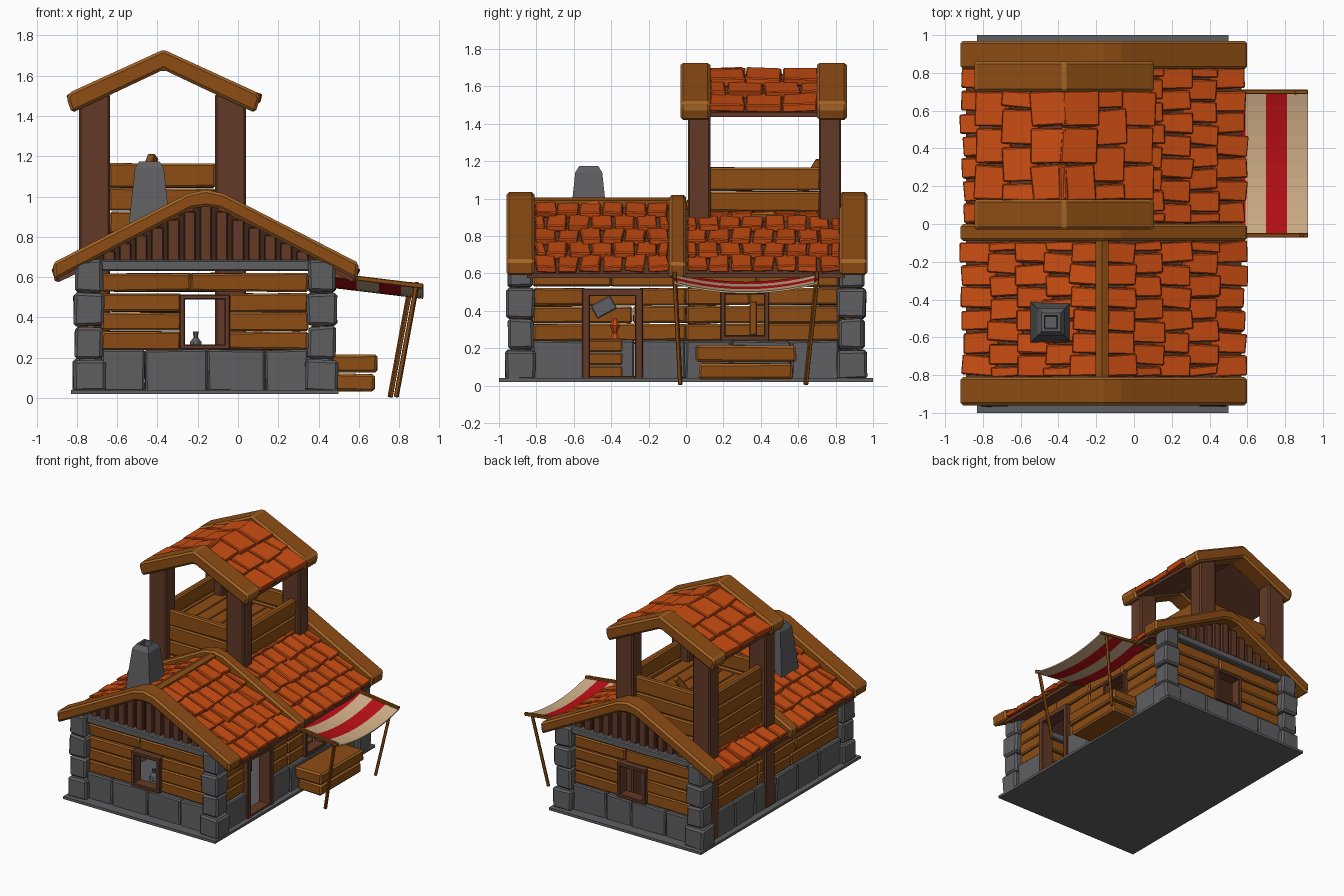
import bpy, bmesh, math, random
from mathutils import Matrix, Vector

if "Cube" in bpy.data.objects:
    bpy.data.objects.remove(bpy.data.objects["Cube"])

random.seed(4)


def material(name, r, g, b):
    m = bpy.data.materials.new(name)
    m.diffuse_color = (r, g, b, 1)
    m.use_nodes = True
    m.node_tree.nodes["Principled BSDF"].inputs["Base Color"].default_value = m.diffuse_color
    return m


WOOD = material("warm wood", 0.27, 0.075, 0.007)
EDGE = material("worn wood edge", 0.36, 0.125, 0.02)
DARK = material("dark wood", 0.125, 0.042, 0.02)
SHADE = material("gap wood", 0.05, 0.017, 0.009)
STONE = material("stone", 0.115, 0.115, 0.122)
TILE = material("roof tile", 0.60, 0.075, 0.006)
RED = material("red cloth", 0.50, 0.005, 0.008)
BEIGE = material("beige cloth", 0.65, 0.44, 0.25)
CX = -0.16          # ridge line of the house
TX = -0.37          # ridge line of the tower


def finish(name, bm, mats, bevel=0.0):
    bmesh.ops.recalc_face_normals(bm, faces=bm.faces)
    me = bpy.data.meshes.new(name)
    bm.to_mesh(me)
    bm.free()
    for m in mats:
        me.materials.append(m)
    ob = bpy.data.objects.new(name, me)
    bpy.context.collection.objects.link(ob)
    if bevel:
        mod = ob.modifiers.new("bevel", 'BEVEL')
        mod.width, mod.segments = bevel, 1
        if len(mats) > 1:
            mod.material = 1
    return ob


def boxes(name, mats, items, bevel=0.008, jit=0.0):
    """items: (x0,x1,y0,y1,z0,z1), optionally followed by a rotation matrix."""
    bm = bmesh.new()
    for it in items:
        lo, hi = Vector(it[0:6:2]), Vector(it[1:6:2])
        rot = it[6] if len(it) > 6 else Matrix()
        new = bmesh.ops.create_cube(bm, size=1)["verts"]
        for v in new:
            p = Vector(a * b for a, b in zip(v.co, hi - lo))
            p += Vector(random.uniform(-jit, jit) for _ in range(3))
            v.co = rot @ p + (lo + hi) / 2
    return finish(name, bm, mats, bevel)


def gable(name, mats, cx, half, y0, y1, bevel=0.0):
    """Prism from a half outline of (dx, z), from top centre to bottom centre."""
    pts = half + [(-x, z) for x, z in reversed(half) if x > 0]
    bm = bmesh.new()
    f = bm.faces.new([bm.verts.new((cx + x, y0, z)) for x, z in pts])
    ext = bmesh.ops.extrude_face_region(bm, geom=[f])["geom"]
    for v in ext:
        if isinstance(v, bmesh.types.BMVert):
            v.co.y = y1
    return finish(name, bm, mats, bevel)


def lathe(name, mat, cx, cy, rings, sides):
    bm, loops = bmesh.new(), []
    for r, z in rings:
        loops.append([bm.verts.new((cx + r * math.cos(a), cy + r * math.sin(a), z))
                      for a in [(i + 0.5) * math.tau / sides for i in range(sides)]])
    for a, b in zip(loops, loops[1:]):
        for i in range(sides):
            j = (i + 1) % sides
            bm.faces.new((a[i], a[j], b[j], b[i]))
    bm.faces.new(loops[0])
    bm.faces.new(loops[-1])
    return finish(name, bm, [mat])


def rod(name, mat, a, b, t):
    a, b = Vector(a), Vector(b)
    q = (b - a).to_track_quat('Z', 'Y').to_matrix().to_4x4()
    c, l = (a + b) / 2, (b - a).length / 2
    return boxes(name, [mat], [(c.x - t, c.x + t, c.y - t, c.y + t, c.z - l, c.z + l, q)], 0.004)


def along(axis, u0, u1, w0, w1, z0, z1):
    return (u0, u1, w0, w1, z0, z1) if axis == 'x' else (w0, w1, u0, u1, z0, z1)


def wall(name, mats, axis, w0, w1, u0, u1, rows, hole=None, piece=0.5, jit=0.004):
    """Courses of planks or stones, cut where they cross the hole."""
    out = []
    for z0, z1 in rows:
        spans = [(u0, u1)]
        if hole and z0 < hole[3] - 0.01 and z1 > hole[2] + 0.01:
            spans = [(u0, hole[0]), (hole[1], u1)]
        for a, b in spans:
            n = max(1, round((b - a) / piece))
            cuts = [a] + [a + (b - a) * (i + random.uniform(-0.2, 0.2)) / n
                          for i in range(1, n)] + [b]
            for c, d in zip(cuts, cuts[1:]):
                out.append(along(axis, c + 0.002, d - 0.002, w0, w1, z0, z1))
    return boxes(name, mats, out, 0.009, jit)


def frame(name, axis, w0, w1, u0, u1, z0, z1, t, sill=True):
    parts = [(u0, u0 + t, z0, z1), (u1 - t, u1, z0, z1), (u0, u1, z1 - t, z1)]
    if sill:
        parts.append((u0, u1, z0, z0 + t))
    return boxes(name, [DARK], [along(axis, a, b, w0, w1, c, d) for a, b, c, d in parts], 0.005)


def tiles(name, cx, ridge, half, eave, y0, y1, rows, cols, thick):
    ang = math.atan2(ridge - eave, half)
    length = math.hypot(half, ridge - eave) / rows
    w, out = (y1 - y0) / cols, []
    for s in (-1, 1):
        for r in range(rows):
            t = (r + 0.5) / rows
            for c in range(cols + r % 2):
                a = y0 + (c - 0.5 * (r % 2)) * w
                a, b = max(a, y0), min(a + w, y1)
                x = cx + s * half * t + random.uniform(-0.012, 0.012)
                z = ridge + (eave - ridge) * t + thick / 2 + 0.006
                rot = Matrix.Rotation(s * (ang - 0.13), 4, 'Y') @ \
                    Matrix.Rotation(random.uniform(-0.07, 0.07), 4, 'Z')
                l = length * 0.6
                out.append((x - l, x + l, a + 0.006, b - 0.006, z - thick / 2, z + thick / 2, rot))
    return boxes(name, [TILE], out, 0.006, 0.006)


# ---- stone base, corners and lower courses
boxes("base_slab", [STONE], [(-0.83, 0.50, -1, 1, 0.02, 0.04)], 0)
corner = []
for cx in (-0.74, 0.415):
    for cy in (-0.885, 0.885):
        for i in range(4):
            h = (0.08, 0.068, 0.074, 0.066)[i]
            corner.append((cx - h, cx + h, cy - h, cy + h, 0.03 + i * 0.165, 0.19 + i * 0.165))
boxes("corner_stones", [STONE], corner, 0.014, 0.006)

LOW = [(0.03, 0.24)]
ROWS = [(0.24, 0.33), (0.335, 0.425), (0.43, 0.52), (0.53, 0.62)]
WIN = (-0.28, -0.05, 0.25, 0.50)
for tag, s in (("front", -1), ("back", 1)):
    a, b = sorted((s * 0.92, s * 0.83))
    wall(tag + "_foundation", [STONE], 'x', a, b, -0.68, 0.35, LOW, None, 0.29)
    a, b = sorted((s * 0.90, s * 0.845))
    wall(tag + "_planks", [WOOD, EDGE], 'x', a, b, -0.68, 0.35, ROWS, WIN)
    a, b = sorted((s * 0.925, s * 0.835))
    frame(tag + "_window_frame", 'x', a, b, -0.29, -0.04, 0.24, 0.515, 0.027)
    boxes(tag + "_lintel", [STONE], [(-0.69, 0.36, min(s * 0.92, s * 0.84),
                                      max(s * 0.92, s * 0.84), 0.63, 0.685)])
    # boarded gable
    a, b = sorted((s * 0.865, s * 0.845))
    gable(tag + "_gable_back", [SHADE], CX, [(0, 0.97), (0.6, 0.67), (0, 0.67)], a, b)
    a, b = sorted((s * 0.89, s * 0.85))
    boxes(tag + "_gable_boards", [DARK],
          [(CX + d * 0.08 - 0.029, CX + d * 0.08 + 0.029, a, b, 0.68, 0.965 - abs(d) * 0.08 * 0.49)
           for d in range(-6, 7)], 0.005)

# ---- side walls
DOOR = (-0.53, -0.25, 0.03, 0.50)
boxes("door_frame_sill", [DARK], [(0.38, 0.47, -0.53, -0.25, 0.03, 0.05)], 0.004)
wall("right_foundation", [STONE], 'y', 0.37, 0.46, -0.82, 0.82, LOW, DOOR, 0.27)
wall("right_planks_front", [WOOD, EDGE], 'y', 0.385, 0.44, -0.82, 0.0, ROWS, DOOR)
wall("right_planks_back", [WOOD, EDGE], 'y', 0.385, 0.44, 0.0, 0.82, ROWS, (0.2, 0.43, 0.25, 0.5))
frame("door_frame", 'y', 0.37, 0.475, -0.555, -0.23, 0.03, 0.52, 0.042, False)
frame("right_window_frame", 'y', 0.375, 0.465, 0.185, 0.445, 0.24, 0.515, 0.027)
wall("left_foundation", [STONE], 'y', -0.785, -0.70, -0.82, 0.82, LOW, None, 0.27)
wall("left_planks", [WOOD, EDGE], 'y', -0.765, -0.71, -0.82, 0.82, ROWS)

# ---- house roof
gable("roof_deck", [DARK], CX, [(0, 0.965), (0.73, 0.60), (0.73, 0.575), (0, 0.935)], -0.85, 0.85)
tiles("roof_tiles_front", CX, 0.955, 0.73, 0.595, -0.81, -0.09, 5, 6, 0.035)
tiles("roof_tiles_back", CX, 0.955, 0.73, 0.595, 0.0, 0.83, 5, 7, 0.035)
gable("ridge_beam", [WOOD, EDGE], CX - 0.01,
      [(0, 1.005), (0.035, 0.99), (0.035, 0.94), (0, 0.94)], -0.82, -0.08)
TRIM = [(0, 1.035), (0.09, 1.015), (0.76, 0.67), (0.75, 0.585), (0.07, 0.94), (0, 0.95)]
for tag, y0, y1, dz in (("front", -0.96, -0.81, 0), ("middle", -0.09, 0.0, -0.015), ("back", 0.82, 0.97, 0)):
    gable(tag + "_roof_trim", [WOOD, EDGE], CX, [(x, z + dz) for x, z in TRIM], y0, y1, 0.014)

# ---- chimney
q = math.sqrt(2)
lathe("chimney", STONE, -0.44, -0.52,
      [(0.11 * q, 0.78), (0.098 * q, 0.9), (0.072 * q, 1.14), (0.05 * q, 1.175),
       (0.035 * q, 1.175), (0.03 * q, 1.12)], 4)

# ---- lookout tower
boxes("tower_posts", [DARK], [(x, x + 0.155, y, y + 0.12, z, 1.51)
                              for x, z in ((-0.79, 0.04), (-0.115, 0.04)) for y in (0.01, 0.71)], 0.01)
TROWS = [(0.70, 0.81), (0.815, 0.925), (0.93, 1.04), (1.045, 1.165)]
for tag, axis, w, u0, u1 in (("front", 'x', 0.045, -0.64, -0.11), ("back", 'x', 0.745, -0.64, -0.11),
                             ("left", 'y', -0.755, 0.12, 0.72), ("right", 'y', -0.045, 0.12, 0.72)):
    wall("tower_" + tag + "_planks", [WOOD, EDGE], axis, w, w + 0.05, u0, u1, TROWS, None, 0.7)
boxes("tower_floor", [WOOD, EDGE], [(-0.71 + i * 0.11, -0.605 + i * 0.11, 0.08, 0.76, 1.0, 1.02)
                                    for i in range(6)], 0.004)
rod("tower_leaning_plank", WOOD, (-0.5, 0.6, 1.0), (-0.42, 0.72, 1.2), 0.022)
gable("tower_roof_deck", [DARK], TX, [(0, 1.665), (0.45, 1.46), (0.45, 1.435), (0, 1.64)], 0.0, 0.83)
tiles("tower_roof_tiles", TX, 1.655, 0.45, 1.45, 0.12, 0.71, 3, 3, 0.045)
TTRIM = [(0, 1.73), (0.47, 1.515), (0.48, 1.485), (0.455, 1.415), (0, 1.63)]
for tag, y0, y1 in (("front", -0.03, 0.13), ("back", 0.70, 0.86)):
    gable("tower_" + tag + "_roof_trim", [WOOD, EDGE], TX, TTRIM, y0, y1, 0.014)

# ---- awning: sagging striped cloth on bars and poles
bm = bmesh.new()
NY, XS = 10, (0.48, 0.59, 0.70, 0.81, 0.92)
grid = [[bm.verts.new((x, -0.06 + 0.76 * j / NY,
                       0.605 - (x - 0.48) * 0.12 - 0.2 * (j / NY) * (1 - j / NY)))
         for j in range(NY + 1)] for x in XS]
for i in range(4):
    for j in range(NY):
        f = bm.faces.new((grid[i][j], grid[i + 1][j], grid[i + 1][j + 1], grid[i][j + 1]))
        f.material_index = i % 2
cloth = finish("awning_cloth", bm, [RED, BEIGE])
cloth.modifiers.new("thickness", 'SOLIDIFY').thickness = 0.01
for tag, y, yb, dx in (("front", -0.06, -0.03, 0.0), ("back", 0.70, 0.64, -0.03)):
    rod(tag + "_awning_bar", WOOD, (0.43, y, 0.615), (0.92, y, 0.555), 0.012)
    rod(tag + "_awning_pole", WOOD, (0.89 + dx, y, 0.575), (0.785 + dx, yb, 0.004), 0.011)

# ---- bench crate outside
boxes("bench_crate", [WOOD, EDGE],
      [(0.47, 0.68, 0.07, 0.57, 0.035, 0.12), (0.46, 0.69, 0.05, 0.59, 0.125, 0.215)], 0.012, 0.004)

# ---- things indoors
boxes("indoor_table", [WOOD, EDGE], [(0.0, 0.2, -0.53, -0.34, 0.04 + i * 0.07, 0.105 + i * 0.07)
                                     for i in range(3)])
lathe("window_bottle", STONE, -0.21, -0.75, [(0.035, 0.24), (0.03, 0.28), (0.012, 0.3), (0.015, 0.33)], 8)
lathe("indoor_lamp", TILE, 0.1, -0.38, [(0.03, 0.25), (0.012, 0.28), (0.03, 0.32), (0.01, 0.36)], 8)
boxes("hanging_blade", [STONE], [(0.19, 0.21, -0.5, -0.38, 0.38, 0.46, Matrix.Rotation(0.5, 4, 'X'))], 0.006)
boxes("window_shelf", [WOOD, EDGE], [(0.25, 0.36, 0.2, 0.43, 0.25, 0.27), (0.27, 0.31, 0.34, 0.38, 0.27, 0.45)], 0.005)
